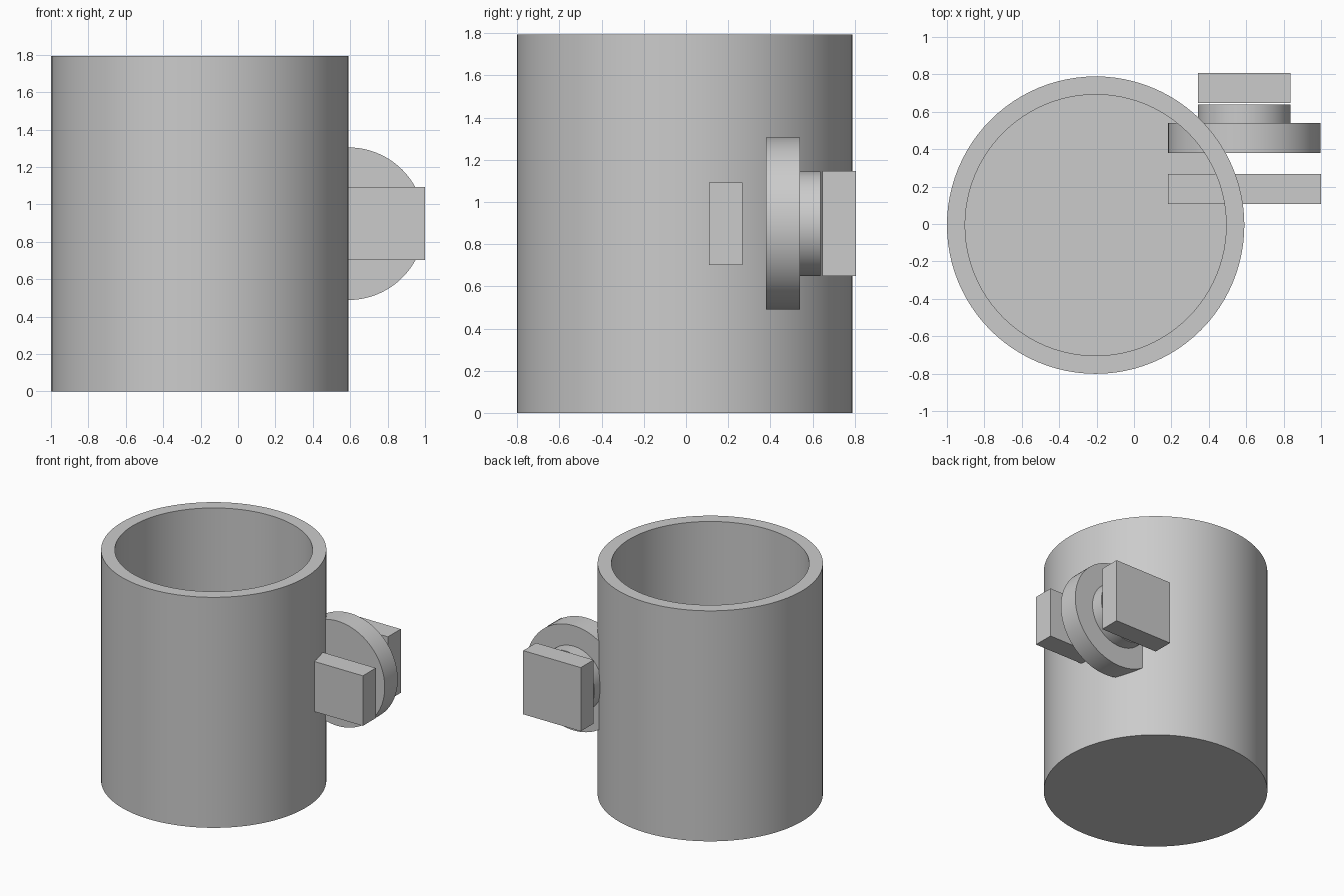
import bpy
import math
from mathutils import Matrix

cube = bpy.data.objects.get("Cube")
if cube:
    bpy.data.objects.remove(cube, do_unlink=True)

# Single plain grey
GREY = (0.6, 0.6, 0.6, 1)
grey = bpy.data.materials.new("plain grey")
grey.use_nodes = True
grey.diffuse_color = GREY
grey.node_tree.nodes["Principled BSDF"].inputs["Base Color"].default_value = GREY


def finish(name, smooth=False):
    obj = bpy.context.object
    obj.name = name
    obj.data.materials.append(grey)
    bpy.ops.object.transform_apply(location=False, rotation=True, scale=True)
    if smooth:
        bpy.ops.object.shade_smooth_by_angle(angle=math.radians(30))
    return obj


def block(name, x, y, z):
    """Box given by its (low, high) extent on each axis."""
    spans = (x, y, z)
    bpy.ops.mesh.primitive_cube_add(size=1, location=[sum(s) / 2 for s in spans])
    bpy.context.object.scale = [s[1] - s[0] for s in spans]
    return finish(name)


def disc(name, radius, y):
    """Round plate whose axis runs front to back."""
    bpy.ops.mesh.primitive_cylinder_add(
        vertices=96, radius=radius, depth=y[1] - y[0],
        location=(0.59, sum(y) / 2, 0.897), rotation=(math.pi / 2, 0, 0))
    return finish(name, True)


# Open cup: a profile turned around the vertical axis, closed at the base
SIDES = 96
OUTER, INNER, HEIGHT, FLOOR = 0.795, 0.698, 1.795, 0.1
profile = [(OUTER, 0), (OUTER, HEIGHT), (INNER, HEIGHT), (INNER, FLOOR)]
verts = [(r * math.cos(a), r * math.sin(a), z)
         for r, z in profile
         for a in (math.tau * i / SIDES for i in range(SIDES))]
faces = [(k * SIDES + i, k * SIDES + (i + 1) % SIDES,
          (k + 1) * SIDES + (i + 1) % SIDES, (k + 1) * SIDES + i)
         for k in range(len(profile) - 1) for i in range(SIDES)]
faces.append(tuple(reversed(range(SIDES))))
faces.append(tuple(range(3 * SIDES, 4 * SIDES)))
mesh = bpy.data.meshes.new("cup")
mesh.from_pydata(verts, [], faces)
cup = bpy.data.objects.new("cup", mesh)
cup.location = (-0.205, -0.006, 0)
bpy.context.collection.objects.link(cup)
bpy.ops.object.select_all(action="DESELECT")
cup.select_set(True)
bpy.context.view_layer.objects.active = cup
finish("cup", True)

# Side fittings, passing through the cup wall
block("front_bar", (0.182, 1.0), (0.108, 0.268), (0.702, 1.092))
disc("large_disc", 0.408, (0.38, 0.54))
disc("small_disc", 0.248, (0.54, 0.638))
block("back_block", (0.342, 0.838), (0.648, 0.806), (0.65, 1.146))
